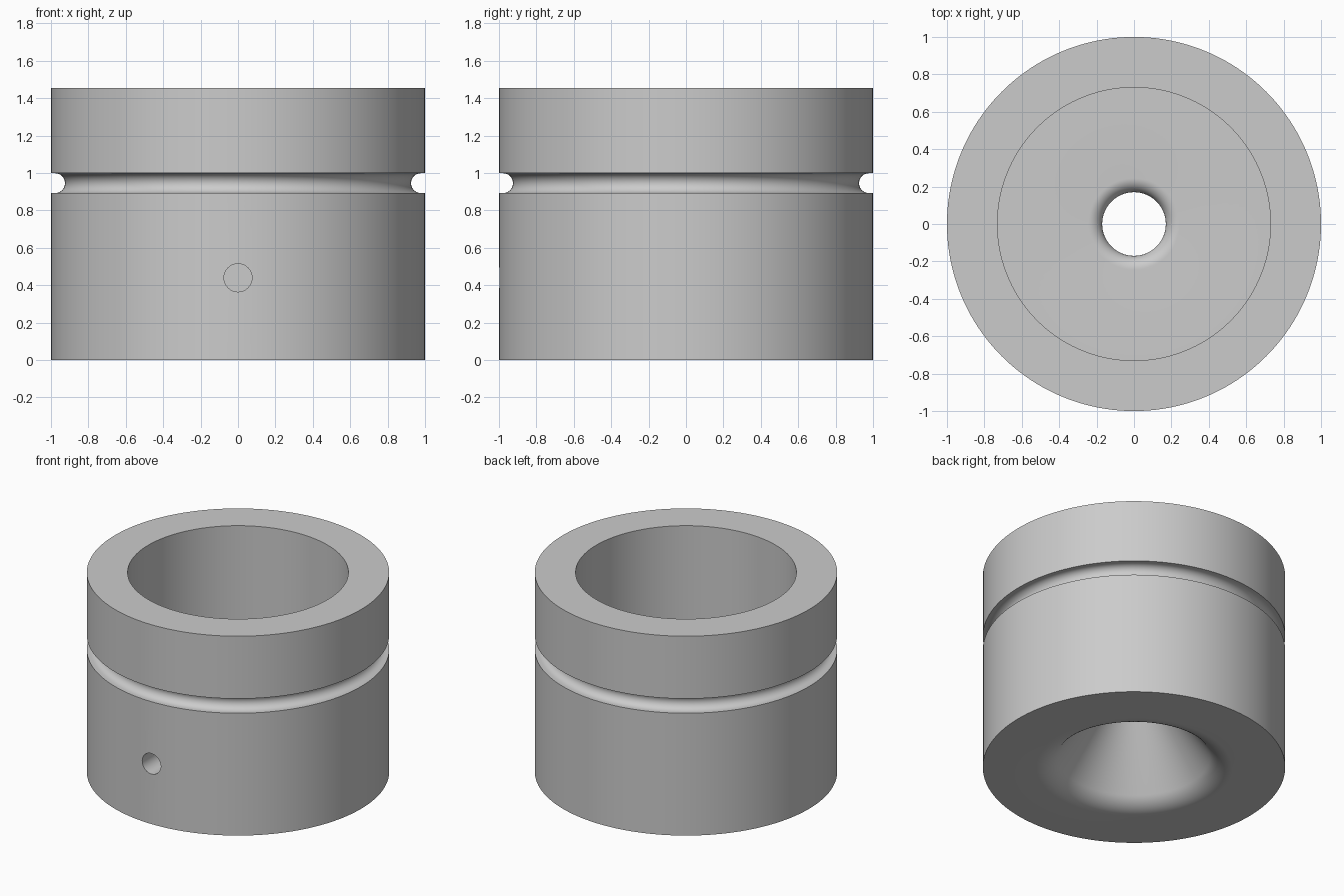
import bpy, bmesh
from math import pi, sin, cos, radians, tan
from mathutils import Vector, Matrix

cube = bpy.data.objects.get("Cube")
if cube:
    bpy.data.objects.remove(cube, do_unlink=True)

# Main dimensions
HEIGHT, OUTER, BORE, FLOOR, HOLE = 1.455, 1.0, 0.73, 0.68, 0.17
SEGMENTS = 160

grey = bpy.data.materials.new("plain grey")
grey.use_nodes = True
grey.diffuse_color = (0.6, 0.6, 0.6, 1)
grey.node_tree.nodes["Principled BSDF"].inputs["Base Color"].default_value = (0.6, 0.6, 0.6, 1)


def arc(cx, cz, radius, start, end, steps=12):
    """Points of a circular arc in the radius/height plane, angles in degrees."""
    angles = [radians(start + (end - start) * i / steps) for i in range(steps + 1)]
    return [(cx + radius * cos(a), cz + radius * sin(a)) for a in angles]


def add_object(name, bm):
    mesh = bpy.data.meshes.new(name)
    bm.to_mesh(mesh)
    bm.free()
    mesh.materials.append(grey)
    obj = bpy.data.objects.new(name, mesh)
    bpy.context.collection.objects.link(obj)
    return obj


def lathe(name, profile):
    """Closed profile turned around the z axis."""
    bm = bmesh.new()
    verts = [bm.verts.new((r, 0, z)) for r, z in profile]
    edges = [bm.edges.new((v, verts[i - 1])) for i, v in enumerate(verts)]
    bmesh.ops.spin(bm, geom=verts + edges, cent=(0, 0, 0), axis=(0, 0, 1),
                   angle=2 * pi, steps=SEGMENTS, use_merge=True)
    bmesh.ops.remove_doubles(bm, verts=bm.verts, dist=1e-5)
    bmesh.ops.recalc_face_normals(bm, faces=bm.faces)
    return add_object(name, bm)


# Outer wall with the round-bottomed groove
groove = arc(0.978, 0.946, 0.053, 90, 270)
outer = [(OUTER, 0), (OUTER, 0.893)] + groove[::-1] + [(OUTER, 0.999), (OUTER, HEIGHT)]

# Bore, flat floor and rounded lip of the centre hole
lip = 0.075
inner = [(BORE, HEIGHT), (BORE, FLOOR)] + arc(HOLE + lip, FLOOR - lip, lip, 90, 180)

# Conical recess underneath, flaring into a rounded rim
rim, turn = 0.18, 55
flare = arc(0.65, rim, rim, 270 - turn, 270)
cone_top = flare[0][1] + (flare[0][0] - HOLE) * tan(radians(turn))
body = lathe("bushing_body", outer + inner + [(HOLE, cone_top)] + flare)

# Blind pin hole in the front
bm = bmesh.new()
bmesh.ops.create_cone(bm, cap_ends=True, segments=48, radius1=0.075, radius2=0.075, depth=0.6,
                      matrix=Matrix.Translation(Vector((0, -1, 0.44))) @ Matrix.Rotation(pi / 2, 4, "X"))
cutter = add_object("pin_hole_cutter", bm)
cutter.hide_render = True

cut = body.modifiers.new("pin hole", "BOOLEAN")
cut.operation, cut.solver, cut.object = "DIFFERENCE", "EXACT", cutter
bpy.ops.object.select_all(action="DESELECT")
bpy.context.view_layer.objects.active = body
body.select_set(True)
bpy.ops.object.modifier_apply(modifier=cut.name)
bpy.data.objects.remove(cutter, do_unlink=True)
bpy.ops.object.shade_smooth_by_angle(angle=radians(30))
